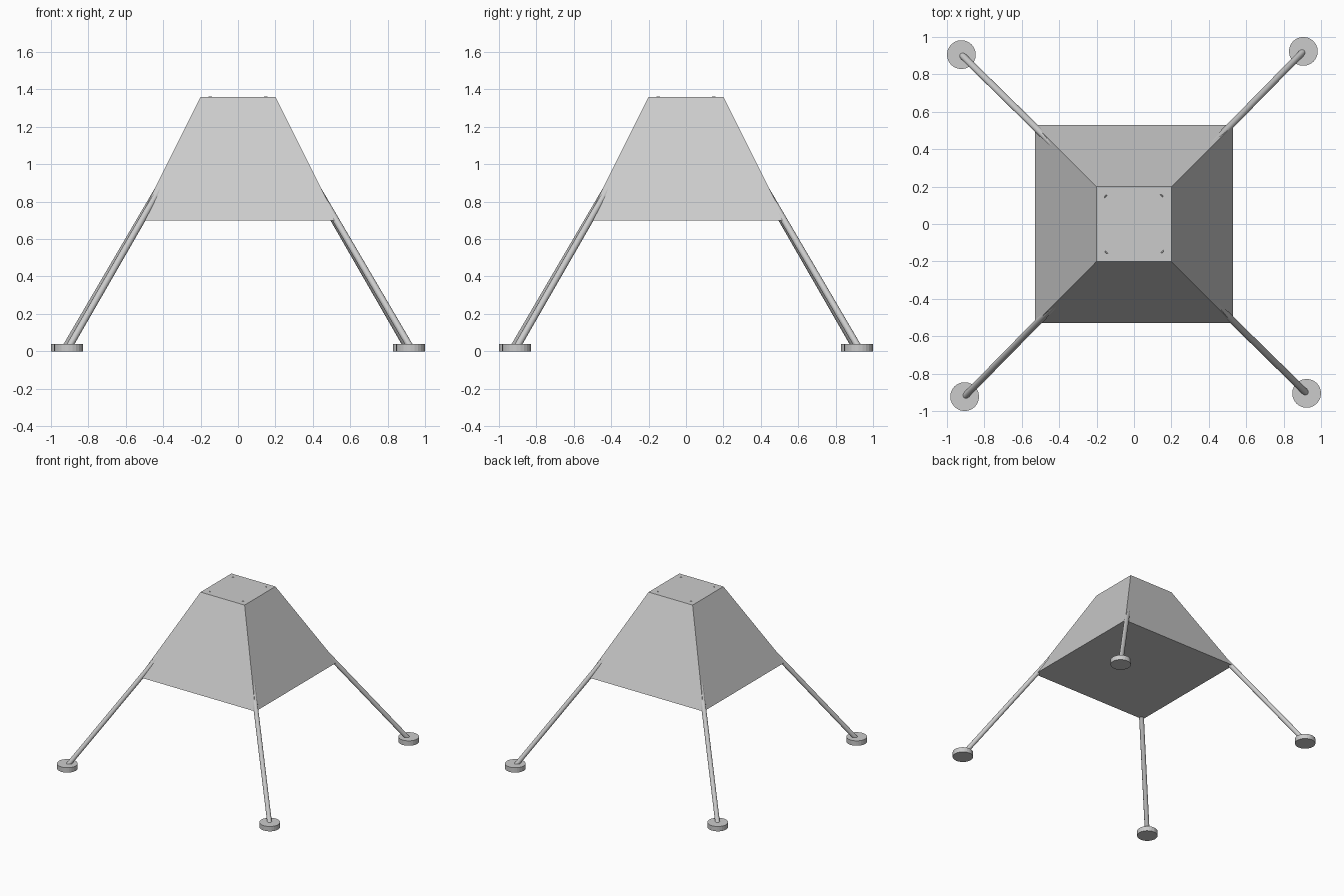
import bpy
from math import radians, sin, cos, sqrt, pi
from mathutils import Vector

if "Cube" in bpy.data.objects:
    bpy.data.objects.remove(bpy.data.objects["Cube"])


def cylinder(name, a, b, radius, sides):
    """Cylinder running from point a to point b."""
    a, b = Vector(a), Vector(b)
    d = b - a
    bpy.ops.mesh.primitive_cylinder_add(
        vertices=sides, radius=radius, depth=d.length, location=(a + b) / 2,
        rotation=d.to_track_quat('Z', 'Y').to_euler())
    bpy.context.object.name = name


# Body: truncated square pyramid
Z0, Z1 = 0.70, 1.36
bpy.ops.mesh.primitive_cone_add(
    vertices=4, radius1=0.53 * sqrt(2), radius2=0.20 * sqrt(2),
    depth=Z1 - Z0, location=(0, 0, (Z0 + Z1) / 2), rotation=(0, 0, pi / 4))
bpy.context.object.name = "body"

# Four splayed legs running up through the body, each on a round foot pad
for i, label in enumerate(("back_right", "back_left", "front_left", "front_right")):
    ang = radians(45.55 + 90 * i)
    out = Vector((cos(ang), sin(ang), 0))
    foot = out * 1.293
    cylinder(label + "_foot", foot, foot + Vector((0, 0, 0.04)), 0.077, 24)
    cylinder(label + "_leg", foot + Vector((0, 0, 0.02)),
             out * 0.200 + Vector((0, 0, 1.352)), 0.018, 16)
    bpy.ops.object.shade_smooth_by_angle(angle=radians(30))
